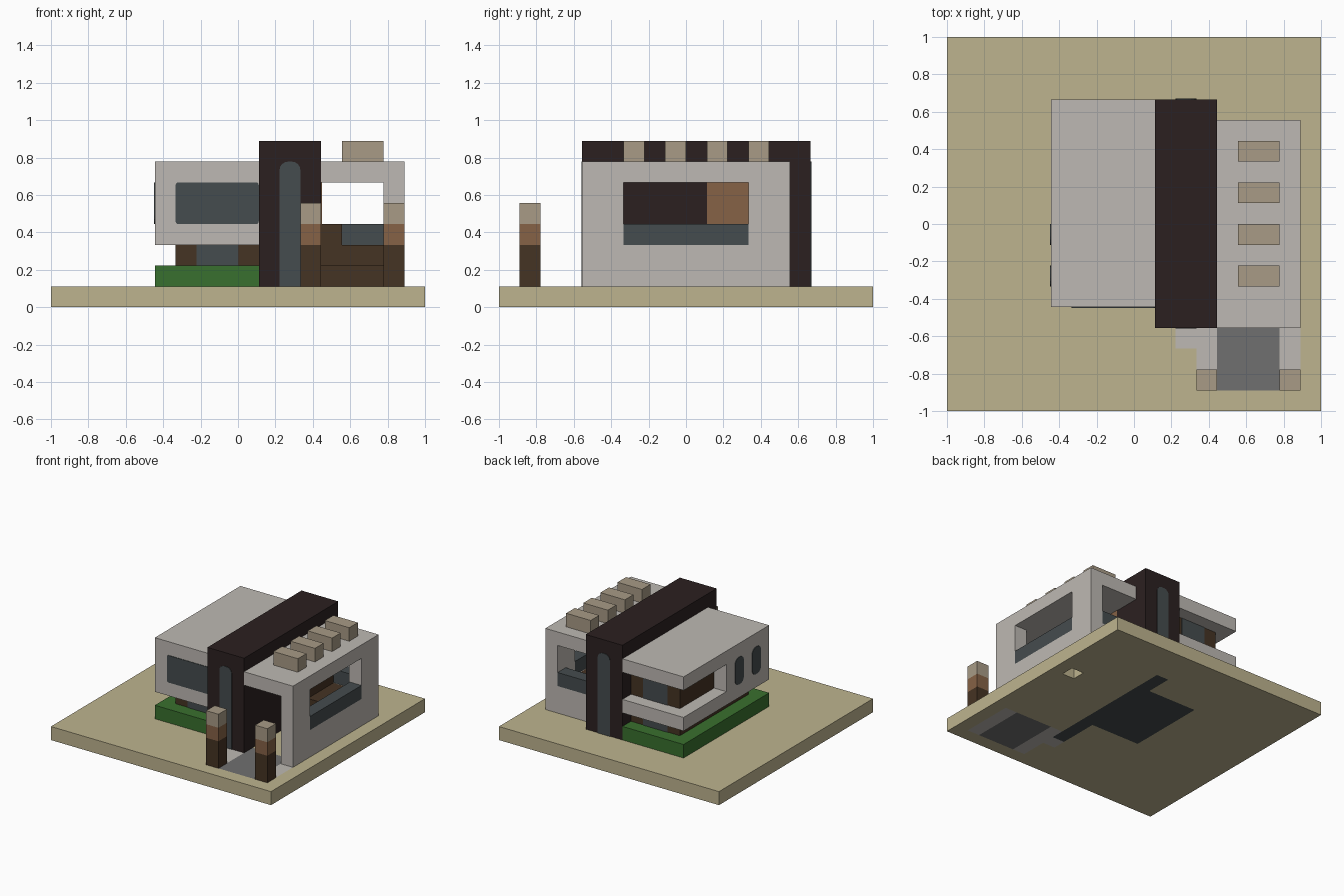
import bpy, bmesh

cube = bpy.data.objects.get("Cube")
if cube:
    bpy.data.objects.remove(cube, do_unlink=True)

U = 1 / 9          # one grid cell; the plot is 18 x 18 cells
P = 0.04           # how far glass stands proud, in cells


def linear(c):
    c /= 255
    return c / 12.92 if c < 0.04045 else ((c + 0.055) / 1.055) ** 2.4


def material(name, rgb):
    m = bpy.data.materials.new(name)
    m.use_nodes = True
    col = [linear(c) for c in rgb] + [1]
    m.diffuse_color = col
    m.node_tree.nodes["Principled BSDF"].inputs["Base Color"].default_value = col
    return m


sand = material("sand", (190, 180, 143))
white = material("pale_concrete", (190, 185, 179))
dark = material("dark_cladding", (43, 32, 32))
glass = material("slate_glass", (69, 76, 78))
green = material("hedge_green", (57, 112, 46))
brown = material("dark_wood", (69, 51, 35))
wood = material("mid_wood", (134, 98, 70))
tan = material("tan_stone", (168, 155, 134))
gray = material("path_gray", (112, 112, 112))


def finish(name, bm, mats):
    me = bpy.data.meshes.new(name)
    bm.to_mesh(me)
    bm.free()
    for m in mats:
        me.materials.append(m)
    ob = bpy.data.objects.new(name, me)
    bpy.context.collection.objects.link(ob)
    return ob


def box(name, mat, x, y, z, round_axis=None, radius=0.2):
    """Box spanning cell ranges; corners around round_axis may be rounded."""
    bm = bmesh.new()
    bmesh.ops.create_cube(bm, size=1)
    for v in bm.verts:
        for i, (lo, hi) in enumerate((x, y, z)):
            v.co[i] = (lo if v.co[i] < 0 else hi) * U - (1 if i < 2 else 0)
    if round_axis is not None:
        edges = [e for e in bm.edges
                 if abs(e.verts[0].co[round_axis] - e.verts[1].co[round_axis]) > 1e-5]
        bmesh.ops.bevel(bm, geom=edges, offset=radius * U, segments=4,
                        profile=0.5, affect='EDGES')
    return finish(name, bm, [mat])


# Ground slab with paving and floor cells, and one empty cell
bm = bmesh.new()
bmesh.ops.create_grid(bm, x_segments=18, y_segments=18, size=1)
empty = []
for f in bm.faces:
    c = f.calc_center_median()
    i, j = int((c.x + 1) / U), int((c.y + 1) / U)
    if 13 <= i < 16 and 1 <= j < 5:
        f.material_index = 2
    elif (11 <= i < 13 and j == 3) or (i in (12, 16) and 1 <= j < 5):
        f.material_index = 1
    elif (i == 11 and 4 <= j < 15) or (7 <= i < 11 and 7 <= j < 13):
        f.material_index = 3
    if (i, j) == (16, 11):
        empty.append(f)
bmesh.ops.delete(bm, geom=empty, context='FACES')
ground = finish("ground_slab", bm, [sand, white, gray, glass])
solid = ground.modifiers.new("thickness", 'SOLIDIFY')
solid.thickness = U
solid.offset = -1
ground.location.z = U

# Left wing: hedge, recessed rooms, floor, roof and walls
box("hedge", green, (5, 10), (5, 15), (1, 2))
for level, z in (("lower", (1, 3)), ("upper", (4, 6))):
    box(level + "_room", brown, (6, 10), (6, 14), z)
    box(level + "_back_glass", glass, (7, 9), (13.9, 14 + P), z)
box("lower_front_glass", glass, (7, 9), (6 - P, 6.1), (2, 3))
box("left_floor", white, (5, 10), (5, 15), (3, 4))
box("left_roof", white, (5, 10), (5, 15), (6, 7))
box("left_front_wall", white, (5, 10), (5, 6), (4, 6))
box("left_side_wall", white, (5, 6), (6, 10), (4, 6))
box("left_front_window", glass, (6, 10), (5 - P, 5.1), (4, 6), 1, 0.12)
for n, y in enumerate((6, 8)):
    box(f"slit_window_{n + 1}", glass, (5 - P, 5.1), (y, y + 1), (4, 6), 0, 0.4)

# Tall dark frame with long windows front and back
for side, y, face in (("front", (4, 5), 4), ("back", (14, 15), 15)):
    box(f"frame_{side}", dark, (10, 13), y, (1, 7))
    box(f"frame_{side}_window", glass, (11, 12), (face - P, face + P),
        (0.5, 7), 1, 0.4)
box("frame_top", dark, (10, 13), (4, 15), (7, 8))
box("frame_side", dark, (12, 13), (5, 14), (1, 7))
box("inner_door", wood, (12.9, 13 + P), (10, 12), (4, 6))

# Right wing: roof, side wall and back wall around open windows
box("right_roof", white, (13, 17), (4, 14), (6, 7))
box("side_sill", white, (16, 17), (4, 14), (1, 3))
box("side_front_post", white, (16, 17), (4, 6), (3, 6))
box("side_back_post", white, (16, 17), (12, 14), (3, 6))
box("back_sill", white, (13, 16), (13, 14), (1, 3))
box("side_window_glass", glass, (16.05, 17), (6, 12), (3, 4))
box("back_window_glass", glass, (13, 16), (13.05, 14), (3, 4))

# Indoor stairs up to the door
box("stair_low", brown, (13, 16), (9, 10), (1, 2))
box("stair_middle", brown, (13, 16), (10, 13), (1, 3))
box("stair_landing", brown, (13, 14), (10, 13), (3, 4))

# Roof blocks
for n in range(4):
    box(f"roof_block_{n + 1}", tan, (14, 16), (6 + 2 * n, 7 + 2 * n), (7, 8))

# Gate posts in three bands
for side, x in (("right", 12), ("left", 16)):
    for band, mat, z in (("base", brown, (1, 3)), ("middle", wood, (3, 4)),
                         ("cap", tan, (4, 5))):
        box(f"{side}_post_{band}", mat, (x, x + 1), (1, 2), z)
